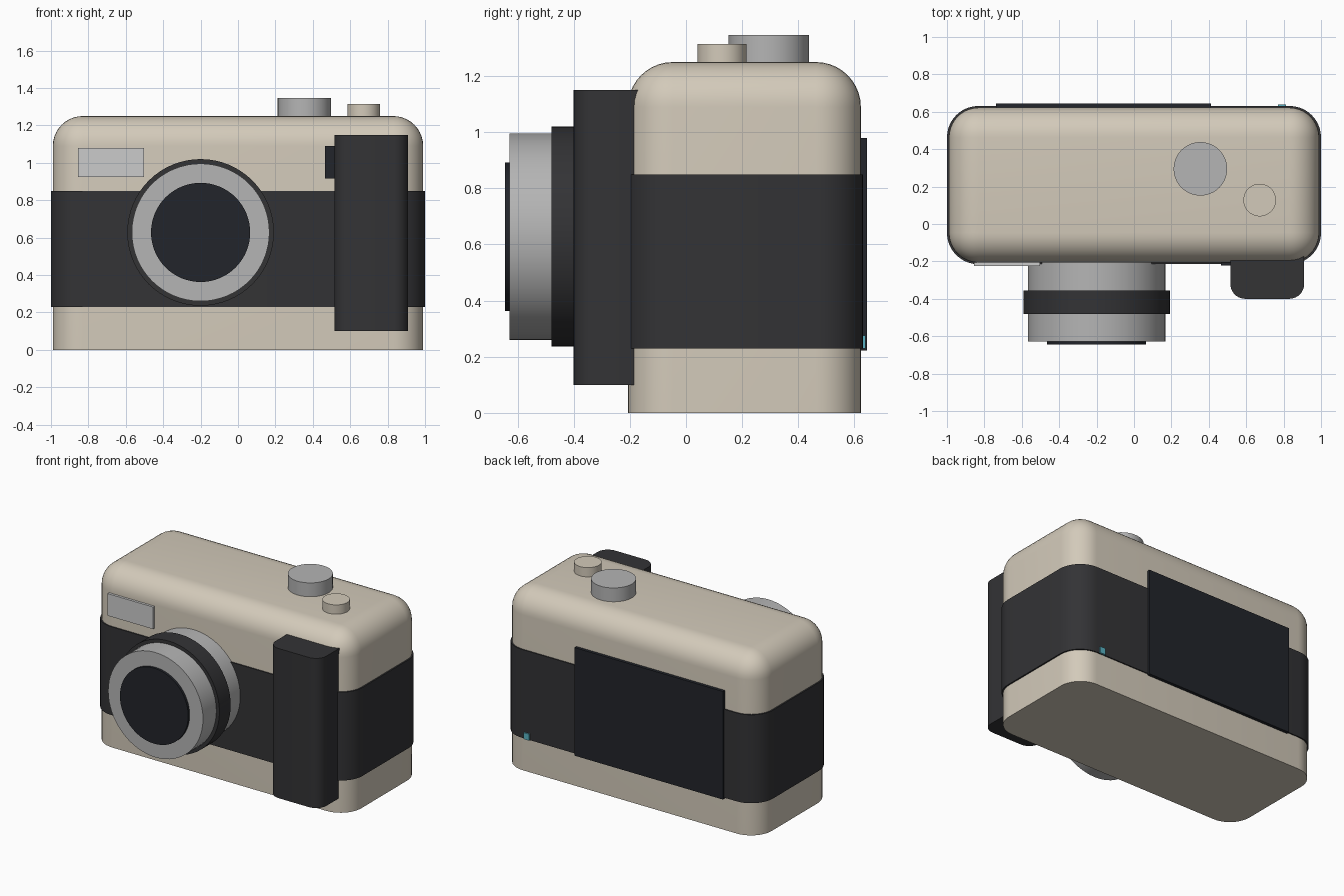
import bpy, bmesh, math
from mathutils import Matrix

if "Cube" in bpy.data.objects:
    bpy.data.objects.remove(bpy.data.objects["Cube"])


def material(name, r, g, b):
    m = bpy.data.materials.new(name)
    m.diffuse_color = (r, g, b, 1)
    m.use_nodes = True
    m.node_tree.nodes["Principled BSDF"].inputs["Base Color"].default_value = m.diffuse_color
    return m


BEIGE = material("beige", 0.65, 0.59, 0.49)
LEATHER = material("leather", 0.033, 0.033, 0.036)
METAL = material("metal", 0.46, 0.46, 0.46)
GLASS = material("glass", 0.016, 0.018, 0.024)
PALE = material("pale", 0.68, 0.68, 0.68)
TEAL = material("teal", 0.1, 0.45, 0.55)


def finish(bm, name, mat):
    bmesh.ops.recalc_face_normals(bm, faces=bm.faces)
    me = bpy.data.meshes.new(name)
    bm.to_mesh(me)
    bm.free()
    me.materials.append(mat)
    ob = bpy.data.objects.new(name, me)
    bpy.context.collection.objects.link(ob)
    bpy.ops.object.select_all(action='DESELECT')
    ob.select_set(True)
    bpy.context.view_layer.objects.active = ob
    bpy.ops.object.shade_smooth_by_angle(angle=math.radians(30))
    return ob


def box(name, mat, x, y, z, radius=0, round_top=False):
    """Box from ranges; rounds the upright edges and optionally the top rim."""
    bm = bmesh.new()
    bmesh.ops.create_cube(bm, size=1)
    for v in bm.verts:
        for i, (lo, hi) in enumerate((x, y, z)):
            v.co[i] = lo if v.co[i] < 0 else hi
    if radius:
        edges = []
        for e in bm.edges:
            a, b = (v.co.z for v in e.verts)
            if abs(a - b) > 1e-4 or (round_top and a > z[0] + 1e-4):
                edges.append(e)
        bmesh.ops.bevel(bm, geom=edges, offset=radius, segments=10,
                        profile=0.5, affect='EDGES', clamp_overlap=True)
    return finish(bm, name, mat)


def cylinder(name, mat, radius, start, end, axis='z', at=(0, 0)):
    """Cylinder along z at (x, y), or along y at (x, z)."""
    bm = bmesh.new()
    mid = (start + end) / 2
    if axis == 'y':
        mtx = Matrix.Translation((at[0], mid, at[1])) @ Matrix.Rotation(math.pi / 2, 4, 'X')
    else:
        mtx = Matrix.Translation((at[0], at[1], mid))
    bmesh.ops.create_cone(bm, cap_ends=True, segments=64, radius1=radius,
                          radius2=radius, depth=end - start, matrix=mtx)
    return finish(bm, name, mat)


# Body and leather wrap
box("body", BEIGE, (-0.99, 0.99), (-0.207, 0.623), (0, 1.25), 0.16, True)
box("leather_band", LEATHER, (-1, 1), (-0.215, 0.631), (0.23, 0.85), 0.168)
box("hand_grip", LEATHER, (0.515, 0.91), (-0.40, -0.10), (0.10, 1.15), 0.08)

# Lens
LENS = (-0.2, 0.628)
cylinder("lens_barrel", METAL, 0.368, -0.628, -0.15, 'y', LENS)
cylinder("focus_ring", LEATHER, 0.392, -0.48, -0.355, 'y', LENS)
cylinder("lens_glass", GLASS, 0.265, -0.645, -0.60, 'y', LENS)

# Front windows
box("flash", PALE, (-0.855, -0.503), (-0.224, -0.15), (0.925, 1.08))
box("viewfinder_window", GLASS, (0.465, 0.70), (-0.222, -0.15), (0.915, 1.09))

# Top controls
cylinder("mode_dial", METAL, 0.143, 1.2, 1.347, 'z', (0.355, 0.295))
cylinder("shutter_button", BEIGE, 0.087, 1.2, 1.315, 'z', (0.672, 0.128))

# Back screen and indicator
box("screen", GLASS, (-0.737, 0.413), (0.59, 0.645), (0.222, 0.98))
box("indicator_light", TEAL, (0.77, 0.812), (0.60, 0.64), (0.23, 0.275))
